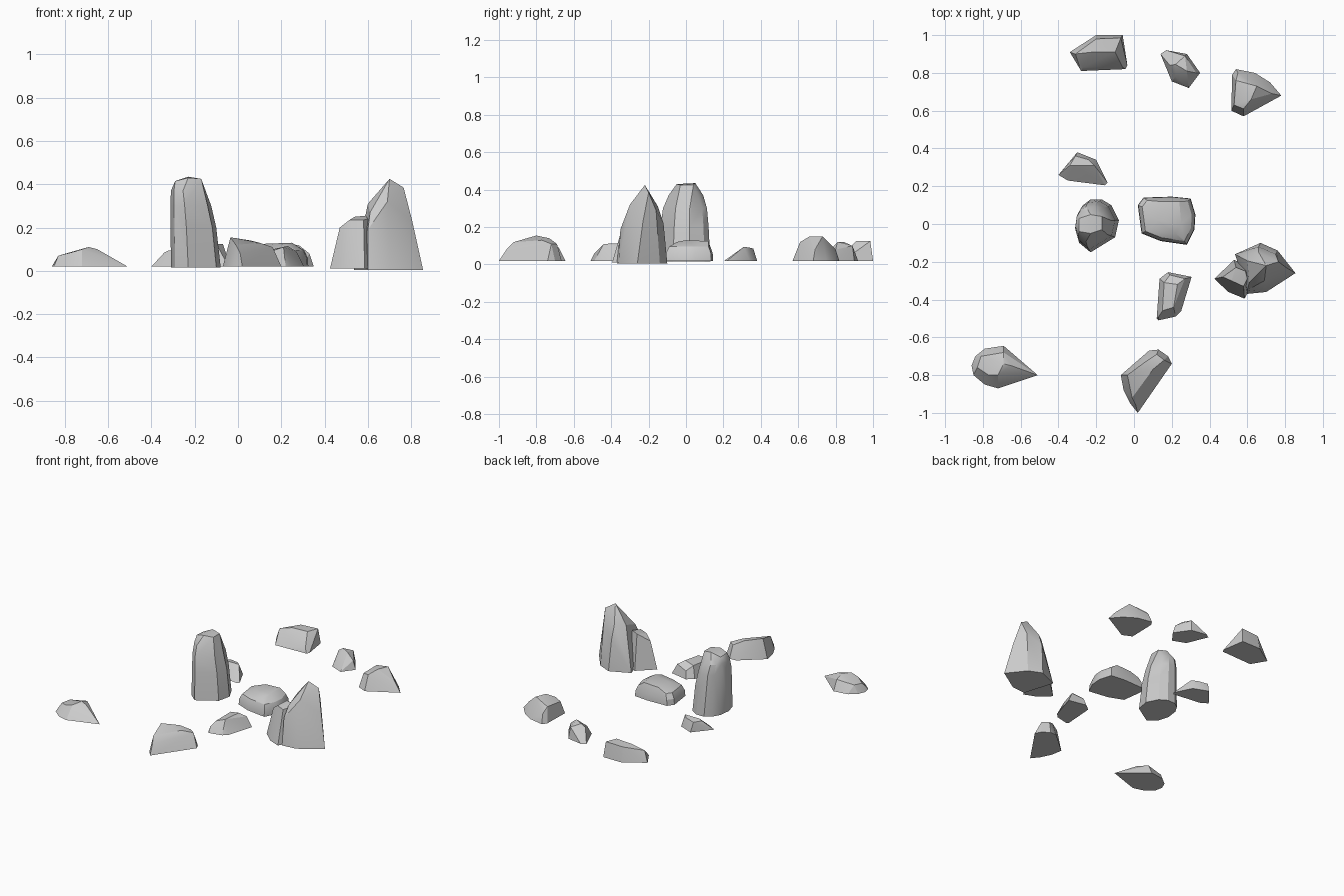
import bpy, bmesh, math


def rock(name, base, upper, z0=0.02, rings=()):
    """Faceted boulder: convex hull of a ground outline, optional scaled rings and crown points."""
    pts = [(x, y, z0) for x, y in base]
    cx = sum(p[0] for p in base) / len(base)
    cy = sum(p[1] for p in base) / len(base)
    for z, sx, sy, dx in rings:
        pts += [(cx + dx + (x - cx) * sx, cy + (y - cy) * sy, z) for x, y in base]
    pts += upper
    bm = bmesh.new()
    for p in pts:
        bm.verts.new(p)
    res = bmesh.ops.convex_hull(bm, input=bm.verts)
    loose = [v for v in bm.verts if not v.link_faces]
    bmesh.ops.delete(bm, geom=loose, context='VERTS')
    bmesh.ops.dissolve_limit(bm, angle_limit=math.radians(4), verts=bm.verts, edges=bm.edges)
    bmesh.ops.recalc_face_normals(bm, faces=bm.faces)
    me = bpy.data.meshes.new(name)
    bm.to_mesh(me)
    bm.free()
    ob = bpy.data.objects.new(name, me)
    bpy.context.collection.objects.link(ob)
    bpy.ops.object.select_all(action='DESELECT')
    ob.select_set(True)
    bpy.context.view_layer.objects.active = ob
    bpy.ops.object.shade_smooth_by_angle(angle=math.radians(25))
    return ob


# Back row of low stones
rock("back_left_stone",
     [(-.34, .91), (-.20, 1.0), (-.06, 1.0), (-.035, .84), (-.045, .82), (-.28, .81)],
     [(-.31, .90, .095), (-.20, .98, .12), (-.07, .985, .125), (-.10, .91, .125),
      (-.22, .91, .12), (-.27, .83, .05), (-.06, .83, .05)])
rock("back_middle_stone",
     [(.14, .90), (.17, .92), (.28, .90), (.35, .80), (.29, .72), (.20, .755)],
     [(.19, .84, .10), (.22, .845, .12), (.27, .89, .10), (.28, .81, .12),
      (.33, .80, .08), (.22, .78, .08)])
rock("back_right_stone",
     [(.54, .82), (.64, .80), (.72, .75), (.78, .68), (.58, .57), (.515, .60), (.52, .79)],
     [(.54, .76, .12), (.53, .63, .11), (.58, .61, .12), (.65, .73, .15),
      (.62, .66, .15), (.55, .80, .08), (.73, .69, .08)])

# Small wedge behind the pillar
rock("small_wedge_stone",
     [(-.40, .26), (-.30, .38), (-.20, .34), (-.14, .22), (-.155, .205), (-.35, .23)],
     [(-.34, .31, .085), (-.31, .36, .085), (-.21, .31, .095), (-.32, .31, .095),
      (-.24, .34, .09)])

# Tall rounded pillar
rock("pillar_stone",
     [(-.30, .05), (-.27, .10), (-.23, .13), (-.17, .13), (-.12, .10), (-.08, .02),
      (-.10, -.07), (-.23, -.15), (-.29, -.10), (-.31, -.03)],
     [(-.29, -.04, .415), (-.29, .03, .41), (-.23, -.05, .43), (-.23, .05, .435),
      (-.17, -.03, .425), (-.17, .04, .425)],
     z0=.015, rings=[(.20, .92, .92, -.01), (.30, .82, .84, -.02), (.37, .70, .66, -.03)])

# Rounded centre stone
rock("centre_stone",
     [(.02, .10), (.05, .14), (.20, .145), (.30, .135), (.325, .05), (.32, -.03),
      (.28, -.11), (.14, -.09), (.04, -.05)],
     [(.13, .12, .12), (.24, .12, .125), (.12, .02, .125), (.25, .0, .13), (.22, -.05, .12)],
     rings=[(.06, .98, .98, 0), (.095, .86, .86, 0)])

# Stone in front of the centre
rock("front_centre_stone",
     [(.12, -.50), (.135, -.29), (.18, -.255), (.305, -.28), (.25, -.46), (.22, -.49), (.13, -.51)],
     [(.16, -.31, .10), (.19, -.27, .07), (.27, -.29, .09), (.23, -.32, .115),
      (.21, -.44, .11), (.15, -.46, .09), (.13, -.49, .06)])

# Large peak with its lower companion
rock("peak_stone",
     [(.535, -.16), (.67, -.10), (.76, -.14), (.855, -.26), (.75, -.29), (.70, -.36), (.60, -.37)],
     [(.70, -.22, .425), (.765, -.20, .385), (.805, -.23, .23), (.60, -.195, .31),
      (.66, -.15, .31), (.66, -.12, .22), (.75, -.16, .29), (.61, -.31, .27),
      (.69, -.30, .32), (.60, -.35, .19)], z0=.005)
rock("peak_side_stone",
     [(.425, -.29), (.53, -.19), (.60, -.22), (.64, -.30), (.585, -.395), (.50, -.36)],
     [(.47, -.28, .20), (.515, -.30, .235), (.54, -.23, .25), (.59, -.25, .255),
      (.60, -.29, .24), (.58, -.33, .235)], z0=.01)

# Front stones
rock("front_stone",
     [(-.07, -.80), (.08, -.67), (.13, -.665), (.18, -.70), (.20, -.74), (.02, -1.0),
      (-.02, -.95), (-.055, -.88)],
     [(-.035, -.80, .155), (.12, -.69, .11), (.06, -.73, .14), (.16, -.72, .11),
      (.10, -.77, .13), (-.01, -.92, .12), (.01, -.96, .08)])
rock("front_left_stone",
     [(-.86, -.75), (-.84, -.70), (-.79, -.66), (-.69, -.645), (-.51, -.80), (-.72, -.87),
      (-.79, -.85), (-.85, -.80)],
     [(-.83, -.76, .07), (-.81, -.70, .075), (-.69, -.68, .09), (-.69, -.74, .11),
      (-.65, -.75, .10), (-.72, -.80, .10), (-.77, -.80, .085)])
